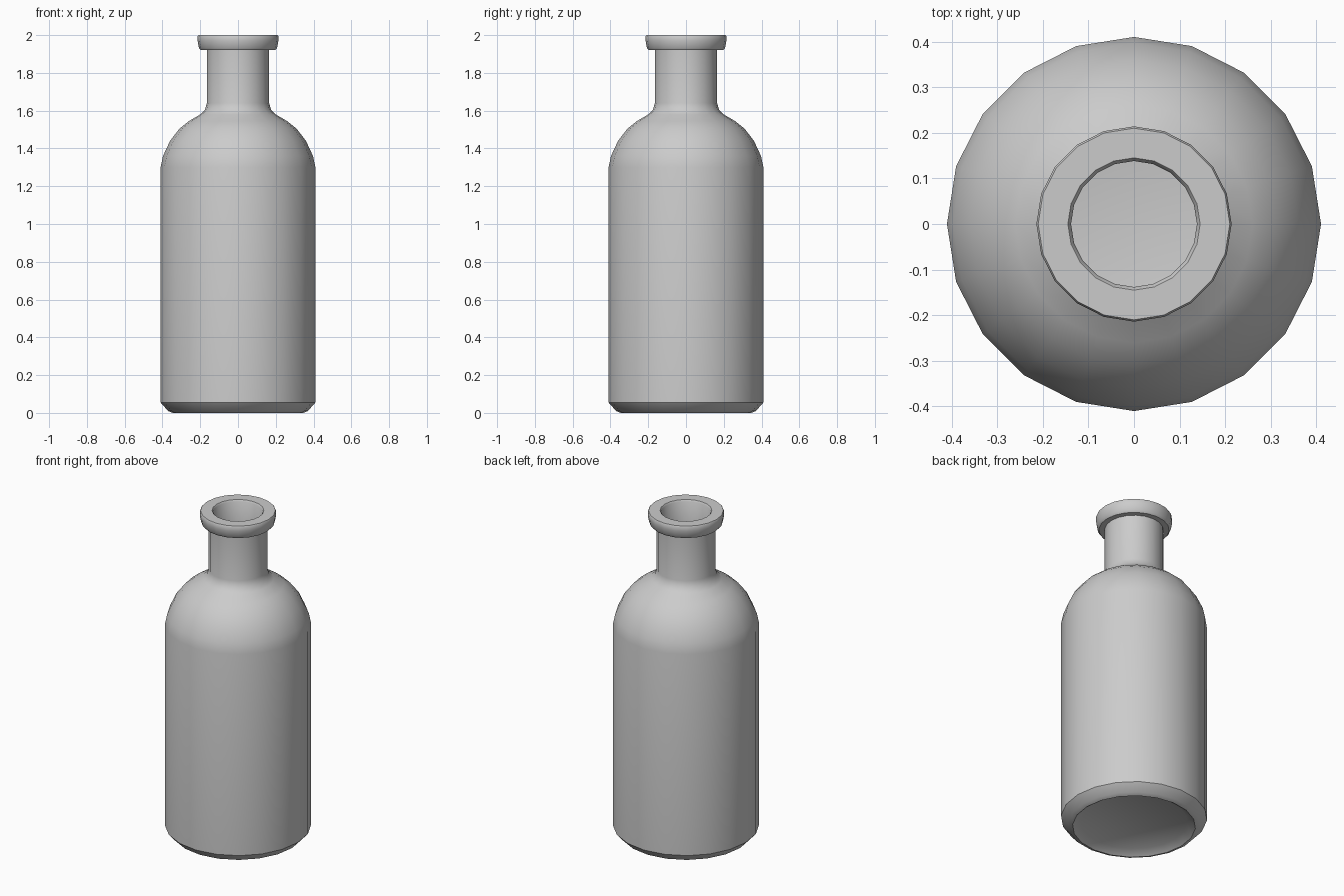
import bpy, bmesh, math

if "Cube" in bpy.data.objects:
    bpy.data.objects.remove(bpy.data.objects["Cube"])

SIDES = 20

# Closed bottle profile (radius, z): recessed base, outside, lip, then the hollow inside
profile = [
    (0.30, 0.03), (0.345, 0.0), (0.37, 0.01), (0.41, 0.055),
    (0.41, 1.30), (0.397, 1.36), (0.36, 1.44), (0.31, 1.505), (0.26, 1.545),
    (0.20, 1.58), (0.175, 1.605), (0.165, 1.64),
    (0.165, 1.92), (0.197, 1.92), (0.207, 1.932), (0.214, 1.97), (0.214, 1.993), (0.21, 2.0),
    (0.145, 2.0), (0.138, 1.99),
    (0.138, 1.62), (0.17, 1.57), (0.24, 1.525), (0.29, 1.485),
    (0.335, 1.425), (0.37, 1.35), (0.382, 1.29), (0.382, 0.08), (0.33, 0.055),
]

# Revolve the profile into rings and cap the outer and inner floors
bm = bmesh.new()
rings = []
for r, z in profile:
    rings.append([bm.verts.new((r * math.cos(2 * math.pi * i / SIDES),
                                r * math.sin(2 * math.pi * i / SIDES), z))
                  for i in range(SIDES)])
for a, b in zip(rings, rings[1:]):
    for i in range(SIDES):
        j = (i + 1) % SIDES
        bm.faces.new((a[i], a[j], b[j], b[i]))
bm.faces.new(rings[0][::-1])
bm.faces.new(rings[-1])
bmesh.ops.recalc_face_normals(bm, faces=bm.faces[:])

mesh = bpy.data.meshes.new("bottle")
bm.to_mesh(mesh)
bm.free()
bottle = bpy.data.objects.new("bottle", mesh)
bpy.context.collection.objects.link(bottle)

# Smooth shading with crisp lip and base edges
bpy.context.view_layer.objects.active = bottle
bottle.select_set(True)
bpy.ops.object.shade_smooth_by_angle(angle=math.radians(40))
